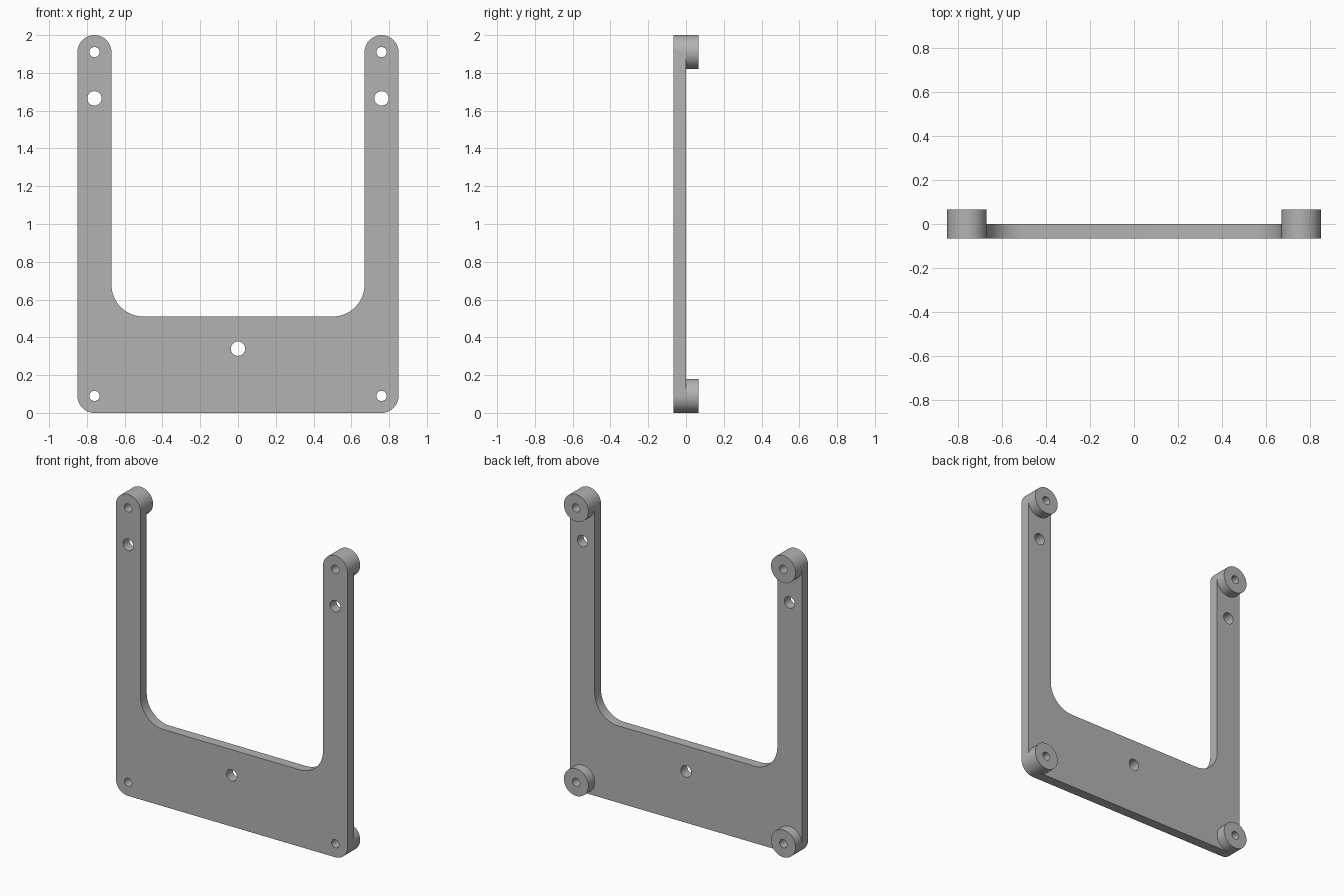
import bpy, bmesh, math
from mathutils import Matrix

if "Cube" in bpy.data.objects:
    bpy.data.objects.remove(bpy.data.objects["Cube"])

T = 0.066            # thickness of the plate and length of each standoff
W, H, R = 0.85, 2.0, 0.09
CX = W - R           # hole column position
IN = CX - R          # inner edge of the arms
FLOOR, FILLET = 0.51, 0.17

grey = bpy.data.materials.new("grey")
grey.diffuse_color = (0.45, 0.45, 0.45, 1)
grey.use_nodes = True
grey.node_tree.nodes["Principled BSDF"].inputs["Base Color"].default_value = grey.diffuse_color


def arc(cx, cz, r, a0, a1, n=16):
    return [(cx + r * math.cos(math.radians(a0 + (a1 - a0) * i / n)),
             cz + r * math.sin(math.radians(a0 + (a1 - a0) * i / n))) for i in range(n + 1)]


def circle(cx, cz, r, n=48):
    return arc(cx, cz, r, 0, 360, n)[:-1]


def extruded(name, loops, y_mid):
    """Fill the first loop, cut the others as holes, extrude along y."""
    cu = bpy.data.curves.new(name + "_profile", 'CURVE')
    cu.dimensions, cu.fill_mode, cu.extrude = '2D', 'BOTH', T / 2
    for pts in loops:
        s = cu.splines.new('POLY')
        s.points.add(len(pts) - 1)
        for p, (x, z) in zip(s.points, pts):
            p.co = (x, z, 0, 1)
        s.use_cyclic_u = True
    tmp = bpy.data.objects.new(name + "_profile", cu)
    bpy.context.collection.objects.link(tmp)
    me = bpy.data.meshes.new_from_object(tmp.evaluated_get(bpy.context.evaluated_depsgraph_get()))
    bpy.data.objects.remove(tmp)
    bm = bmesh.new()
    bm.from_mesh(me)
    bmesh.ops.remove_doubles(bm, verts=bm.verts, dist=1e-5)
    bmesh.ops.recalc_face_normals(bm, faces=bm.faces)
    bm.transform(Matrix.Translation((0, y_mid, 0)) @ Matrix.Rotation(math.pi / 2, 4, 'X'))
    bm.to_mesh(me)
    bm.free()
    me.materials.clear()
    me.materials.append(grey)
    ob = bpy.data.objects.new(name, me)
    bpy.context.collection.objects.link(ob)
    bpy.ops.object.select_all(action='DESELECT')
    ob.select_set(True)
    bpy.context.view_layer.objects.active = ob
    bpy.ops.object.shade_smooth_by_angle(angle=math.radians(30))


# U-shaped plate: right half outline, mirrored for the left
half = (arc(CX, R, R, -90, 0) + arc(CX, H - R, R, 0, 180, 32)
        + arc(IN - FILLET, FLOOR + FILLET, FILLET, 0, -90))
outline = half + [(-x, z) for x, z in reversed(half)]

corners = [(s * CX, z) for s in (-1, 1) for z in (R, H - R)]
holes = [circle(x, z, 0.027) for x, z in corners]                              # screw holes
holes += [circle(x, z, 0.038) for x, z in ((-CX, 1.665), (CX, 1.665), (0, 0.34))]  # mounting holes
extruded("plate", [outline] + holes, -T / 2)

# Round standoffs on the back of each corner
for i, (x, z) in enumerate(corners):
    extruded(f"standoff_{i + 1}", [circle(x, z, R, 64), circle(x, z, 0.027)], T / 2)
